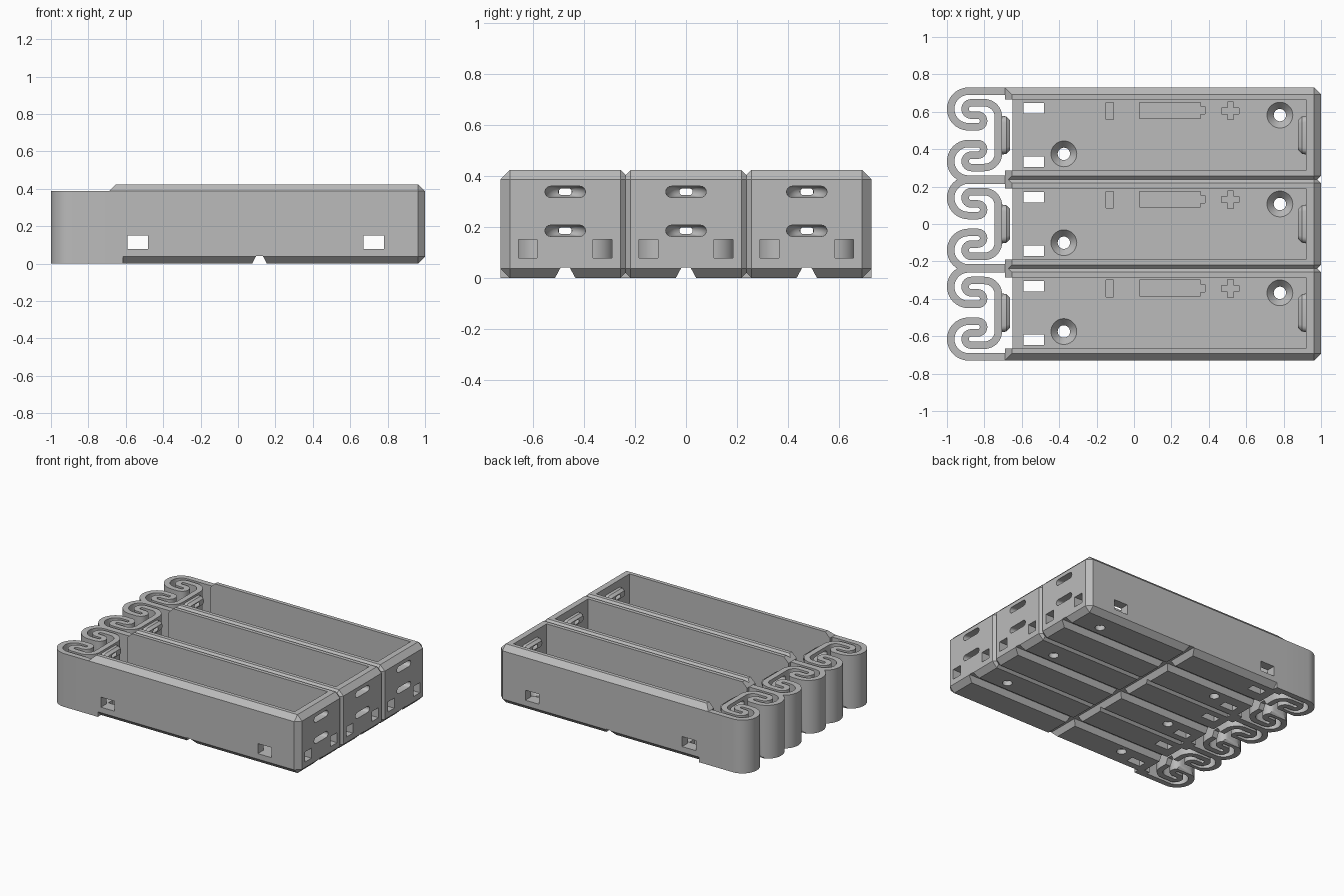
import bpy, bmesh, math
from mathutils import Vector

if "Cube" in bpy.data.objects:
    bpy.data.objects.remove(bpy.data.objects["Cube"])

PITCH, HALF, TOP, CH, FLOOR = 0.475, 0.255, 0.424, 0.037, 0.077
CONTACT_Z = (0.185, 0.338)

grey = bpy.data.materials.new("plastic_grey")
grey.use_nodes = True
grey.diffuse_color = (0.5, 0.5, 0.5, 1)
grey.node_tree.nodes["Principled BSDF"].inputs["Base Color"].default_value = (0.5, 0.5, 0.5, 1)


def make(name, bm):
    bmesh.ops.recalc_face_normals(bm, faces=bm.faces)
    me = bpy.data.meshes.new(name)
    bm.to_mesh(me)
    bm.free()
    me.materials.append(grey)
    ob = bpy.data.objects.new(name, me)
    bpy.context.collection.objects.link(ob)
    return ob


def loft(rings, name="part"):
    """Closed solid through matching rings of points."""
    bm = bmesh.new()
    vs = [[bm.verts.new(p) for p in r] for r in rings]
    n = len(vs[0])
    for a, b in zip(vs, vs[1:]):
        for i in range(n):
            bm.faces.new((a[i], a[(i + 1) % n], b[(i + 1) % n], b[i]))
    bm.faces.new(vs[0][::-1])
    bm.faces.new(vs[-1])
    return make(name, bm)


def prism(pts, z0, z1, name="part"):
    return loft([[(x, y, z) for x, y in pts] for z in (z0, z1)], name)


def box(x0, x1, y0, y1, z0, z1):
    return prism([(x0, y0), (x1, y0), (x1, y1), (x0, y1)], z0, z1)


def combine(target, tool, op):
    m = target.modifiers.new("bool", 'BOOLEAN')
    m.operation, m.object, m.solver = op, tool, 'EXACT'
    bpy.context.view_layer.objects.active = target
    bpy.ops.object.modifier_apply(modifier=m.name)
    bpy.data.objects.remove(tool)


def cut(tool):
    combine(unit, tool, 'DIFFERENCE')


def add(tool):
    combine(unit, tool, 'UNION')


def arc(cx, cy, r, a0, a1, n):
    return [Vector((cx + r * math.cos(math.radians(a0 + (a1 - a0) * i / n)),
                    cy + r * math.sin(math.radians(a0 + (a1 - a0) * i / n)))) for i in range(n + 1)]


def ribbon(path, half):
    """Outline of a strip of constant width along a path."""
    left, right = [], []
    for i, p in enumerate(path):
        d = (path[min(i + 1, len(path) - 1)] - path[max(i - 1, 0)]).normalized()
        side = Vector((-d.y, d.x)) * half
        left.append(p + side)
        right.append(p - side)
    return left + right[::-1]


def stadium(x, half_y, z, r):
    """Rounded slot outline in the yz plane."""
    c = half_y - r
    pts = arc(c, z, r, -90, 90, 8) + arc(-c, z, r, 90, 270, 8)
    return [(x, p.x, p.y) for p in pts]


# Chamfered tray block; the spring end keeps square vertical and lower edges
bm = bmesh.new()
bmesh.ops.create_cube(bm, size=1)
for v in bm.verts:
    v.co = (1 if v.co.x > 0 else -0.69, v.co.y * 2 * HALF, TOP if v.co.z > 0 else 0)
keep = [e for e in bm.edges if all(v.co.x < 0 for v in e.verts)
        and not all(v.co.z > 0.1 for v in e.verts)]
bmesh.ops.bevel(bm, geom=[e for e in bm.edges if e not in keep], offset=CH,
                segments=1, affect='EDGES')
unit = make("battery_tray", bm)

# Cell cavity and the open end of the floor
cut(box(-1.2, 0.92, -0.19, 0.19, FLOOR, 1))
cut(box(-1.2, -0.65, -0.19, 0.19, -1, 1))

# Folded spring strip: one half path, mirrored
half_path = ([Vector((-0.615, 0.235)), Vector((-0.7, 0.235))]
             + arc(-0.885, 0.14, 0.095, 90, 270, 20)
             + arc(-0.835, 0.076, 0.031, -90, 90, 12)
             + arc(-0.87, 0.14, 0.033, 270, 90, 12)
             + arc(-0.8, 0.098, 0.075, 90, 0, 12))
path = half_path + [Vector((p.x, -p.y)) for p in reversed(half_path)]
add(prism(ribbon(path, 0.02), 0, TOP - CH, "spring"))

# Raised contact rods with wire slots funnelling through them, at both ends
for back, face, tip in ((1.0, 0.93, 0.878), (-0.745, -0.715, -0.662)):
    s = 1 if tip > face else -1
    for z in CONTACT_Z:
        add(loft([stadium(face, 0.105, z, 0.034),
                  stadium(tip - s * 0.02, 0.1, z, 0.034),
                  stadium(tip, 0.08, z, 0.02)]))
    for z in CONTACT_Z:
        depth = tip - back
        cut(loft([stadium(back - s * 0.01, 0.08, z, 0.022)]
                 + [stadium(back + depth * t, 0.08 * math.sqrt(1 - t * t) + 0.012 * t * t, z,
                            0.022 - 0.0105 * t ** 6) for t in (0.2, 0.4, 0.6, 0.75, 0.88, 0.96)]
                 + [stadium(tip + s * 0.01, 0.012, z, 0.0115)]))

# Strap openings through side walls, floor and end wall
for x0, x1 in ((-0.59, -0.48), (0.67, 0.78)):
    cut(box(x0, x1, -1, 1, FLOOR, 0.15))
for s in (-1, 1):
    cut(box(-0.59, -0.48, s * 0.143 - 0.028, s * 0.143 + 0.028, -1, 0.1))
    cut(box(0.9, 1.1, s * 0.147 - 0.037, s * 0.147 + 0.037, FLOOR, 0.15))

# Countersunk screw holes
for x, y in ((0.78, 0.107), (-0.375, -0.1)):
    rings = [[(p.x, p.y, z) for p in arc(x, y, r, 0, 350, 35)]
             for r, z in ((0.033, -0.1), (0.033, 0.035), (0.069, FLOOR), (0.069, 0.1))]
    cut(loft(rings))

# Polarity marks recessed in the floor
z0 = FLOOR - 0.02
cut(box(-0.15, -0.11, 0.085, 0.175, z0, 0.1))
cut(prism([(0.03, 0.09), (0.355, 0.09), (0.355, 0.112), (0.38, 0.112), (0.38, 0.152),
           (0.355, 0.152), (0.355, 0.175), (0.03, 0.175)], z0, 0.1))
a, b = 0.047, 0.016
quarter = [(a, -b), (a, b), (b, b)]
plus = []
for k in range(4):
    c, s = round(math.cos(k * math.pi / 2)), round(math.sin(k * math.pi / 2))
    plus += [(0.515 + c * x - s * y, 0.13 + s * x + c * y) for x, y in quarter]
cut(prism(plus, z0, 0.1))

# Wiring grooves underneath
groove = [(-0.045, -0.01), (0.045, -0.01), (0.018, 0.04), (-0.018, 0.04)]
cut(loft([[(x, u, z) for u, z in groove] for x in (-1.2, 1.2)]))
cut(loft([[(0.115 + u, y, z) for u, z in groove] for y in (-1, 1)]))

# Three trays side by side, trimmed where neighbours meet
whole = bmesh.new()
for k in (-1, 0, 1):
    part = bmesh.new()
    part.from_mesh(unit.data)
    for s in (-1, 1):
        if -1 <= k + s <= 1:
            bmesh.ops.bisect_plane(part, geom=part.verts[:] + part.edges[:] + part.faces[:],
                                   plane_co=(0, s * PITCH / 2, 0), plane_no=(0, s, 0),
                                   clear_outer=True)
    bmesh.ops.translate(part, verts=part.verts, vec=(0, k * PITCH, 0))
    me = bpy.data.meshes.new("tray_copy")
    part.to_mesh(me)
    part.free()
    whole.from_mesh(me)
    bpy.data.meshes.remove(me)
bmesh.ops.remove_doubles(whole, verts=whole.verts, dist=0.0002)
whole.to_mesh(unit.data)
whole.free()

bpy.ops.object.select_all(action='DESELECT')
unit.select_set(True)
bpy.context.view_layer.objects.active = unit
bpy.ops.object.shade_smooth_by_angle(angle=math.radians(30))
